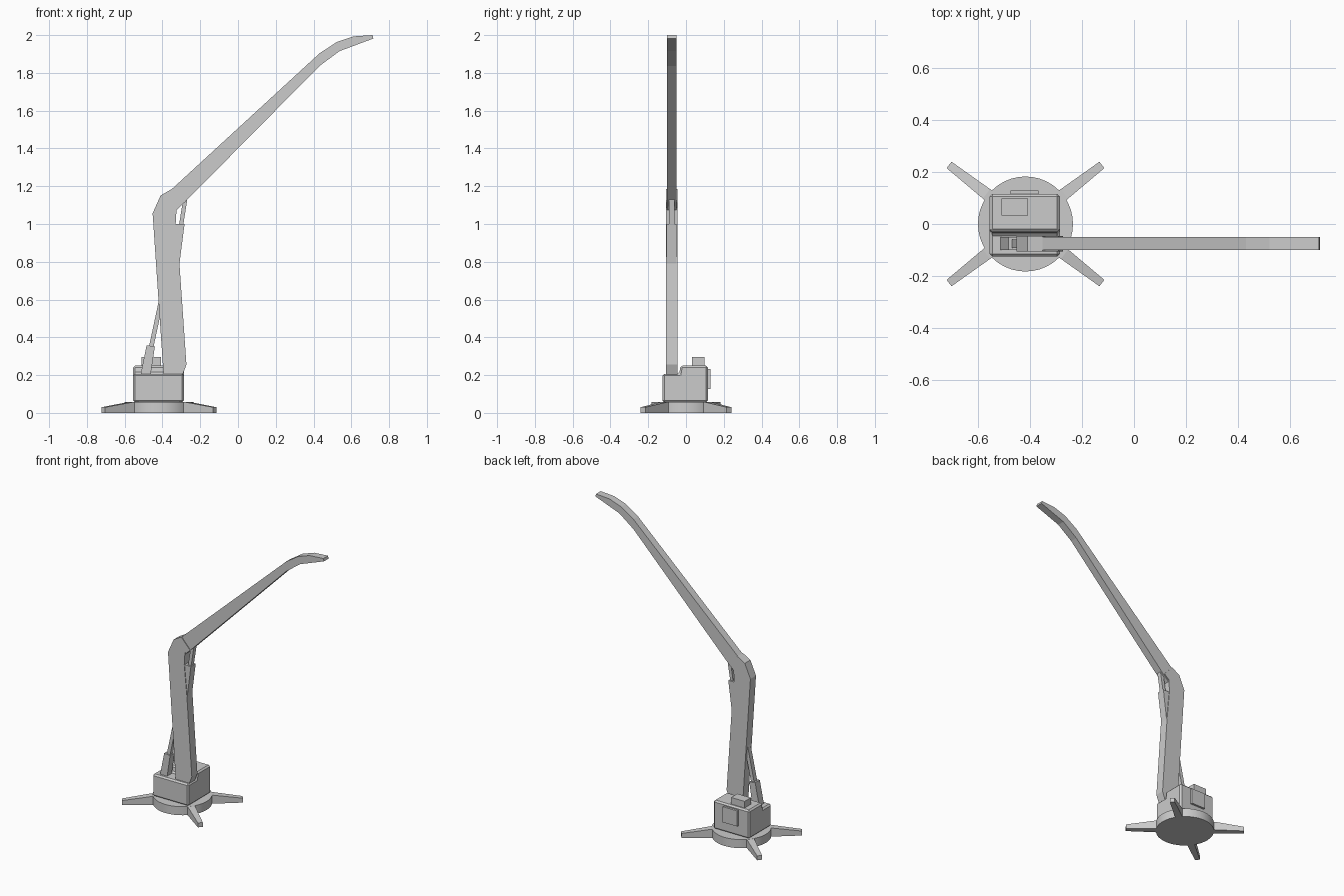
import bpy, bmesh, math
from mathutils import Vector

cube = bpy.data.objects.get("Cube")
if cube:
    bpy.data.objects.remove(cube, do_unlink=True)

grey = bpy.data.materials.new("plain_grey")
grey.use_nodes = True
colour = (0.6, 0.6, 0.6, 1)
grey.diffuse_color = colour
grey.node_tree.nodes["Principled BSDF"].inputs["Base Color"].default_value = colour

CX = -0.418      # turntable axis
ARM_Y = -0.076   # centre plane of the arm


def make(name, bm):
    bmesh.ops.recalc_face_normals(bm, faces=bm.faces)
    mesh = bpy.data.meshes.new(name)
    bm.to_mesh(mesh)
    bm.free()
    obj = bpy.data.objects.new(name, mesh)
    bpy.context.collection.objects.link(obj)
    mesh.materials.append(grey)
    return obj


def prism(name, points, shift):
    """Extrude a closed outline of 3D points along a vector."""
    bm = bmesh.new()
    face = bm.faces.new([bm.verts.new(p) for p in points])
    ext = bmesh.ops.extrude_face_region(bm, geom=[face])
    verts = [g for g in ext["geom"] if isinstance(g, bmesh.types.BMVert)]
    bmesh.ops.translate(bm, verts=verts, vec=shift)
    return make(name, bm)


def side_plate(name, outline, half):
    """Outline in x and z, given thickness about the arm plane."""
    return prism(name, [(x, ARM_Y - half, z) for x, z in outline], (0, 2 * half, 0))


def box(name, low, high):
    (x0, y0, z0), (x1, y1, z1) = low, high
    return prism(name, [(x0, y0, z0), (x1, y0, z0), (x1, y1, z0), (x0, y1, z0)],
                 (0, 0, z1 - z0))


def bar(name, start, end, width, half):
    """Straight bar between two x, z points."""
    a, b = Vector(start), Vector(end)
    side = (b - a).normalized().orthogonal() * width / 2
    return side_plate(name, [a - side, b - side, b + side, a + side], half)


def bevel(obj, width):
    mod = obj.modifiers.new("bevel", "BEVEL")
    mod.width = width
    mod.segments = 1


# Round base
bpy.ops.mesh.primitive_cylinder_add(vertices=40, radius=0.183, depth=0.058,
                                    location=(CX, 0, 0.029))
base = bpy.context.object
base.name = "round_base"
base.data.materials.append(grey)
bpy.ops.object.shade_smooth_by_angle()

# Four tapered feet
for i, angle in enumerate((37.7, 142.3, 217.7, 322.3)):
    bm = bmesh.new()
    rings = []
    for r, w, top in ((0.13, 0.026, 0.0575), (0.19, 0.023, 0.0575), (0.372, 0.0155, 0.03)):
        rings.append([bm.verts.new(p) for p in
                      ((r, -w, 0), (r, w, 0), (r, w, top), (r, -w, top))])
    for a, b in zip(rings, rings[1:]):
        for k in range(4):
            n = (k + 1) % 4
            bm.faces.new((a[k], a[n], b[n], b[k]))
    bm.faces.new(rings[0])
    bm.faces.new(rings[-1])
    foot = make(f"foot_{i + 1}", bm)
    foot.location.x = CX
    foot.rotation_euler.z = math.radians(angle)

# Stepped housing with its boxes
step = [(-0.125, 0.056), (0.116, 0.056), (0.116, 0.25), (-0.029, 0.25),
        (-0.036, 0.207), (-0.125, 0.207)]
housing = prism("housing", [(-0.556, y, z) for y, z in step], (0.27, 0, 0))
bevel(housing, 0.01)
box("top_box", (-0.51, 0.033, 0.24), (-0.408, 0.099, 0.295))
box("back_box", (-0.475, 0.1, 0.127), (-0.367, 0.13, 0.233))

# Lower arm and boom
side_plate("lower_arm", [(-0.394, 0.2), (-0.294, 0.2), (-0.273, 0.255), (-0.31, 0.79),
                         (-0.33, 1.0), (-0.325, 1.085), (-0.29, 1.115), (-0.352, 1.184),
                         (-0.41, 1.151), (-0.452, 1.056)], 0.03)
side_plate("boom", [(-0.36, 1.04), (-0.283, 1.114), (0.431, 1.836), (0.537, 1.915),
                    (0.717, 1.982), (0.712, 2.0), (0.61, 1.993), (0.522, 1.963),
                    (0.431, 1.903), (-0.36, 1.176)], 0.025)

# Upper ram on the inner side of the elbow
side_plate("upper_ram_sleeve", [(-0.36, 0.79), (-0.31, 0.79), (-0.283, 1.0),
                                (-0.335, 1.0)], 0.026)
bar("upper_ram_rod", (-0.308, 0.95), (-0.278, 1.14), 0.022, 0.015)

# Lower ram behind the arm
side_plate("lower_ram_sleeve", [(-0.516, 0.2), (-0.463, 0.2), (-0.44, 0.352),
                                (-0.484, 0.358)], 0.025)
bar("lower_ram_rod", (-0.47, 0.3), (-0.395, 0.65), 0.024, 0.016)
